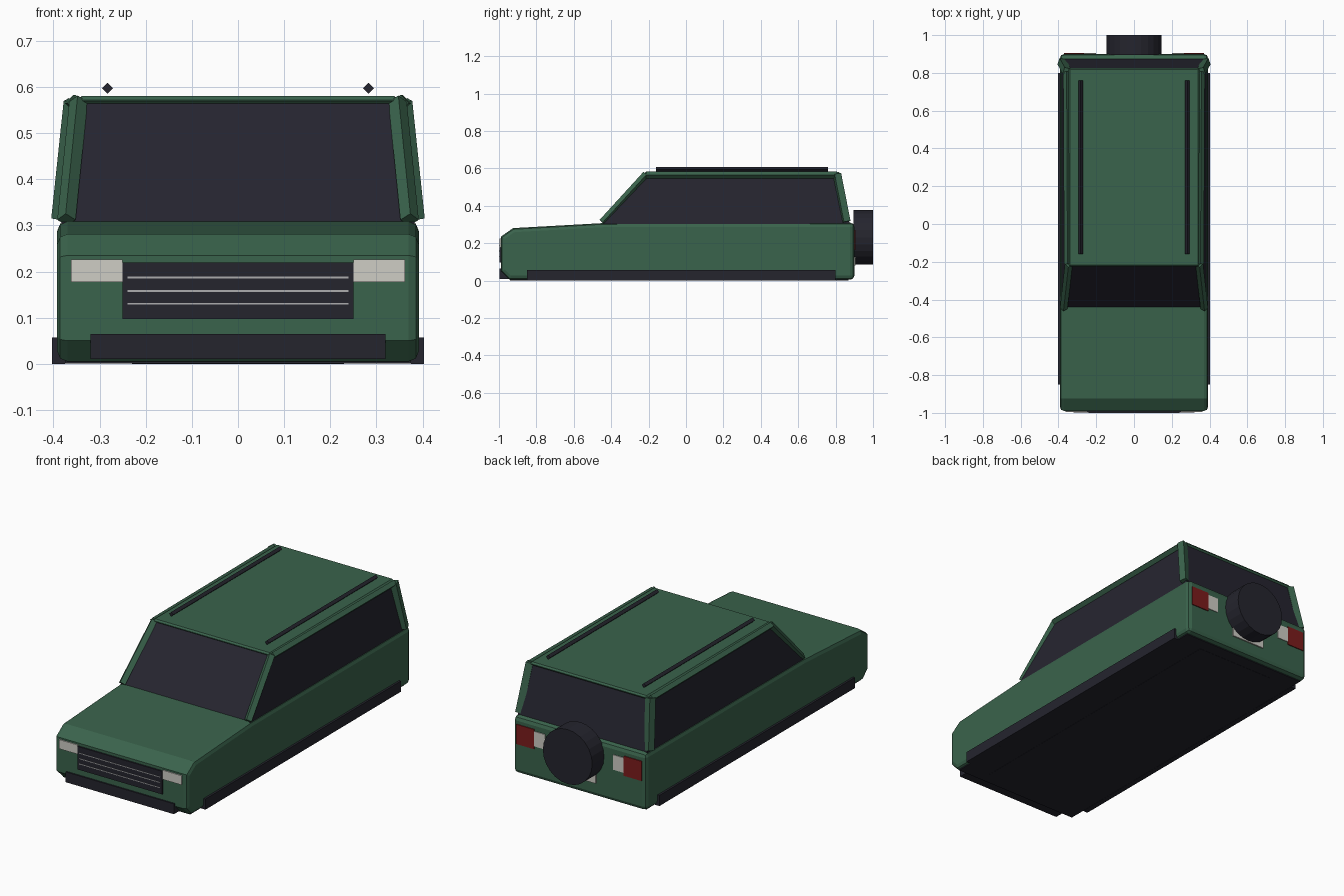
import bpy
import bmesh
import math
from mathutils import Vector, Matrix

old = bpy.data.objects.get("Cube")
if old:
    bpy.data.objects.remove(old, do_unlink=True)


def material(name, r, g, b):
    m = bpy.data.materials.new(name)
    m.use_nodes = True
    m.diffuse_color = (r, g, b, 1)
    node = next(n for n in m.node_tree.nodes if n.type == "BSDF_PRINCIPLED")
    node.inputs["Base Color"].default_value = (r, g, b, 1)
    node.inputs["Roughness"].default_value = 0.6
    return m


GREEN = material("body_green", 0.042, 0.125, 0.072)
GLASS = material("dark_glass", 0.019, 0.018, 0.029)
TRIM = material("dark_trim", 0.018, 0.018, 0.027)
LIGHT = material("lamp_white", 0.62, 0.61, 0.56)
SILVER = material("silver", 0.42, 0.42, 0.43)
RED = material("lamp_red", 0.20, 0.012, 0.012)


def finish(name, bm, mat):
    bmesh.ops.recalc_face_normals(bm, faces=bm.faces)
    mesh = bpy.data.meshes.new(name)
    bm.to_mesh(mesh)
    bm.free()
    mesh.materials.append(mat)
    ob = bpy.data.objects.new(name, mesh)
    bpy.context.collection.objects.link(ob)
    return ob


def box(name, x, y, z, mat, bevel=0):
    """Box from (low, high) ranges."""
    bm = bmesh.new()
    bmesh.ops.create_cube(bm, size=1)
    for v in bm.verts:
        v.co = [r[0] if c < 0 else r[1] for c, r in zip(v.co, (x, y, z))]
    if bevel:
        bmesh.ops.bevel(bm, geom=bm.edges[:], offset=bevel, segments=1, affect="EDGES")
    return finish(name, bm, mat)


def rod(name, p, q, radius, mat, sides=4, turn=0):
    """Straight prism from p to q; four sides give a diamond bar."""
    p, q = Vector(p), Vector(q)
    bm = bmesh.new()
    bmesh.ops.create_cone(bm, cap_ends=True, segments=sides, radius1=radius,
                          radius2=radius, depth=(q - p).length)
    place = Matrix.Translation((p + q) / 2) @ (q - p).to_track_quat("Z", "Y").to_matrix().to_4x4()
    bm.transform(place @ Matrix.Rotation(turn, 4, "Z"))
    return finish(name, bm, mat)


def cut(ob, cutters):
    for c in cutters:
        mod = ob.modifiers.new("cut", "BOOLEAN")
        mod.operation, mod.solver, mod.object = "DIFFERENCE", "EXACT", c
    deps = bpy.context.evaluated_depsgraph_get()
    mesh = bpy.data.meshes.new_from_object(ob.evaluated_get(deps))
    ob.modifiers.clear()
    ob.data = mesh


# Lower body: side profile extruded across the width, with rounded edges
profile = [(-0.99, 0.05), (-0.945, 0.005), (0.9, 0.005), (0.9, 0.31), (-0.44, 0.308),
           (-0.925, 0.281), (-0.99, 0.235)]
bm = bmesh.new()
face = bm.faces.new([bm.verts.new((-0.392, y, z)) for y, z in profile])
ext = bmesh.ops.extrude_face_region(bm, geom=[face])
bmesh.ops.translate(bm, vec=(0.784, 0, 0),
                    verts=[g for g in ext["geom"] if isinstance(g, bmesh.types.BMVert)])
edges = [e for e in bm.edges
         if abs(e.verts[0].co.x - e.verts[1].co.x) < 0.1
         or all(v.co.y > 0.8 for v in e.verts)]
bmesh.ops.bevel(bm, geom=edges, offset=0.022, segments=2, profile=0.5, affect="EDGES")
body = finish("lower_body", bm, GREEN)

# Dark underside plate, and wheel wells cut right across both
floor = box("floor_plate", (-0.375, 0.375), (-0.94, 0.87), (0.001, 0.05), TRIM)
wells = [rod("well_cutter", (-0.6, y, 0.06), (0.6, y, 0.06), 0.202, GREEN, 20, math.pi / 20)
         for y in (-0.63, 0.515)]
for part in (body, floor):
    cut(part, wells)
for w in wells:
    bpy.data.objects.remove(w, do_unlink=True)
box("chassis", (-0.23, 0.23), (-0.88, 0.8), (0, 0.187), TRIM)

# Cabin glass: a tapered block
bm = bmesh.new()
bmesh.ops.create_cube(bm, size=1)
for v in bm.verts:
    top, back = v.co.z > 0, v.co.y > 0
    v.co.x = math.copysign(0.347 if top else 0.383, v.co.x)
    v.co.y = (0.815 if top else 0.875) if back else (-0.215 if top else -0.445)
    v.co.z = 0.57 if top else 0.303
finish("cabin_glass", bm, GLASS)

# Roof, pillars, roof edges and luggage rails
box("roof", (-0.347, 0.347), (-0.225, 0.825), (0.562, 0.58), GREEN, 0.008)
for s, side in ((1, "left"), (-1, "right")):
    rod("front_pillar_" + side, (s * 0.372, -0.447, 0.312), (s * 0.346, -0.213, 0.568), 0.02, GREEN)
    rod("rear_pillar_" + side, (s * 0.382, 0.857, 0.315), (s * 0.355, 0.807, 0.57), 0.026, GREEN)
    rod("roof_edge_" + side, (s * 0.352, -0.213, 0.565), (s * 0.357, 0.807, 0.565), 0.018, GREEN)
    rod("luggage_rail_" + side, (s * 0.283, -0.16, 0.597), (s * 0.283, 0.76, 0.597), 0.012, TRIM)

    # Sills and lamps
    def span(a, b):
        return sorted((s * a, s * b))
    box("sill_" + side, span(0.375, 0.403), (-0.85, 0.8), (0, 0.057), TRIM)
    box("headlamp_" + side, span(0.25, 0.362), (-0.996, -0.95), (0.177, 0.226), LIGHT)
    box("tail_lamp_" + side, span(0.265, 0.37), (0.88, 0.905), (0.165, 0.27), RED)
    box("reverse_lamp_" + side, span(0.2, 0.265), (0.88, 0.904), (0.18, 0.26), LIGHT)

# Front trim
box("grille", (-0.25, 0.25), (-0.998, -0.95), (0.097, 0.22), TRIM)
for z in (0.13, 0.158, 0.187):
    box("grille_bar", (-0.24, 0.24), (-1.0, -0.99), (z - 0.002, z + 0.002), SILVER)
box("front_bumper", (-0.32, 0.32), (-0.998, -0.93), (0.01, 0.065), TRIM)

# Rear plate and spare wheel
box("rear_plate", (-0.1, 0.1), (0.89, 0.907), (0.08, 0.135), LIGHT)
rod("spare_wheel", (0, 0.895, 0.232), (0, 1.0, 0.232), 0.146, TRIM, 24)
